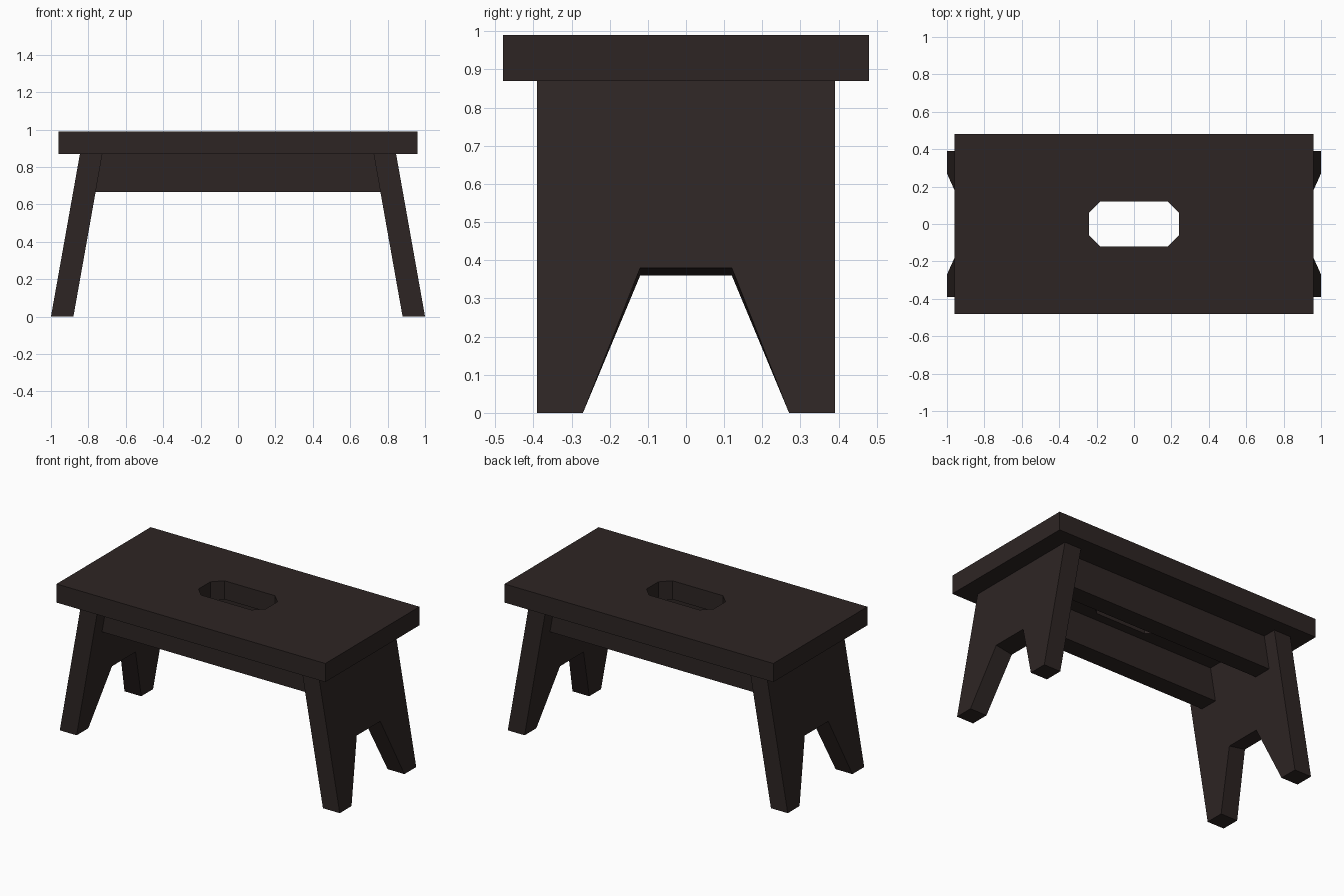
import bpy
import bmesh

if "Cube" in bpy.data.objects:
    bpy.data.objects.remove(bpy.data.objects["Cube"])

wood = bpy.data.materials.new("dark brown wood")
wood.diffuse_color = (0.027, 0.0185, 0.0175, 1)
wood.use_nodes = True
wood.node_tree.nodes["Principled BSDF"].inputs["Base Color"].default_value = wood.diffuse_color

SLOPE = 0.178    # outward lean of the legs per unit of height
THICK = 0.12     # plank thickness


def loft(name, ring_a, ring_b):
    """Closed solid between two matching rings of points."""
    bm = bmesh.new()
    a = [bm.verts.new(p) for p in ring_a]
    b = [bm.verts.new(p) for p in ring_b]
    bm.faces.new(a)
    bm.faces.new(b)
    n = len(a)
    for i in range(n):
        j = (i + 1) % n
        bm.faces.new((a[i], a[j], b[j], b[i]))
    bmesh.ops.recalc_face_normals(bm, faces=bm.faces)
    mesh = bpy.data.meshes.new(name)
    bm.to_mesh(mesh)
    bm.free()
    mesh.materials.append(wood)
    obj = bpy.data.objects.new(name, mesh)
    bpy.context.collection.objects.link(obj)
    return obj


def slab(name, outline, z0, z1):
    return loft(name, [(x, y, z0) for x, y in outline],
                [(x, y, z1) for x, y in outline])


# Seat board with an octagonal hand hole
seat = slab("seat", [(-.96, -.48), (.96, -.48), (.96, .48), (-.96, .48)], .87, .99)
hole = slab("hand_hole_cutter",
            [(-.24, -.06), (-.18, -.12), (.18, -.12), (.24, -.06),
             (.24, .06), (.18, .12), (-.18, .12), (-.24, .06)], .7, 1.2)
hole.hide_render = True
hole.hide_viewport = True
cut = seat.modifiers.new("hand hole", 'BOOLEAN')
cut.operation = 'DIFFERENCE'
cut.solver = 'EXACT'
cut.object = hole


# Leaning end boards, notched to make two feet each
def leg_ring(side, foot_x, notch_z):
    half = [(.39, .87), (.39, 0), (.27, 0), (.12, notch_z)]
    outline = half + [(-y, z) for y, z in reversed(half)]
    return [(side * (foot_x - SLOPE * z), y, z) for y, z in outline]


for side, label in ((-1, "left"), (1, "right")):
    loft(label + "_leg", leg_ring(side, 1.0, .38), leg_ring(side, 1.0 - THICK, .36))


# Aprons between the legs, with ends slanted to meet them
def apron_ring(y):
    low, high = .88 - SLOPE * .665, .88 - SLOPE * .87
    return [(-low, y, .665), (low, y, .665), (high, y, .87), (-high, y, .87)]


for side, label in ((-1, "front"), (1, "back")):
    loft(label + "_apron", apron_ring(side * .30), apron_ring(side * .18))
